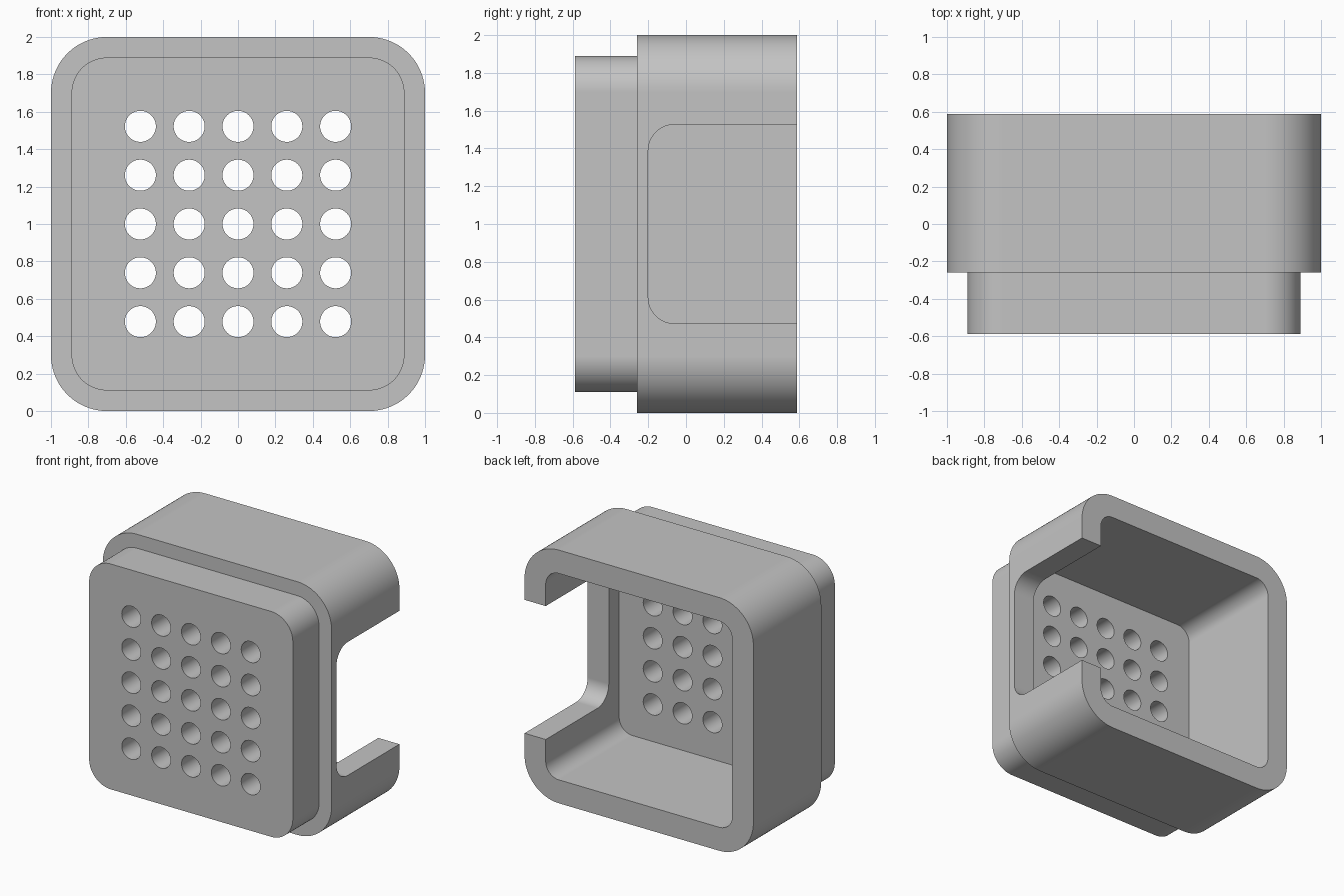
import bpy
import bmesh
from math import sin, cos, pi, radians

default = bpy.data.objects.get("Cube")
if default:
    bpy.data.objects.remove(default, do_unlink=True)

grey = bpy.data.materials.new("plain_grey")
grey.use_nodes = True
colour = (0.55, 0.55, 0.55, 1)
grey.diffuse_color = colour
grey.node_tree.nodes["Principled BSDF"].inputs["Base Color"].default_value = colour


def rounded_rect(cu, cv, hu, hv, r, steps=20):
    """Outline of a rectangle with round corners."""
    pts = []
    for k, (su, sv) in enumerate([(1, 1), (-1, 1), (-1, -1), (1, -1)]):
        for i in range(steps + 1):
            a = (k + i / steps) * pi / 2
            pts.append((cu + su * (hu - r) + r * cos(a),
                        cv + sv * (hv - r) + r * sin(a)))
    return pts


def circle(cu, cv, r, sides=48):
    return [(cu + r * cos(2 * pi * i / sides), cv + r * sin(2 * pi * i / sides))
            for i in range(sides)]


def prism(name, outlines, start, end, axis="y"):
    """Extrude outlines along y (drawn in x, z) or along x (drawn in y, z)."""
    bm = bmesh.new()
    for pts in outlines:
        rings = []
        for d in (start, end):
            rings.append([bm.verts.new((u, d, v) if axis == "y" else (d, u, v))
                          for u, v in pts])
        near, far = rings
        bm.faces.new(near)
        bm.faces.new(far[::-1])
        for i in range(len(pts)):
            j = (i + 1) % len(pts)
            bm.faces.new((near[j], near[i], far[i], far[j]))
    bmesh.ops.recalc_face_normals(bm, faces=bm.faces)
    mesh = bpy.data.meshes.new(name)
    bm.to_mesh(mesh)
    bm.free()
    mesh.materials.append(grey)
    obj = bpy.data.objects.new(name, mesh)
    bpy.context.collection.objects.link(obj)
    return obj


# Outer shell and the smaller stepped front plate
housing = prism("housing", [rounded_rect(0, 1, 1, 1, 0.30)], -0.26, 0.587)
plate = prism("front_plate", [rounded_rect(0, 1, 0.89, 0.89, 0.19)], -0.587, 0)

# Cavity open at the back, side notch on the left wall, grid of vent holes
cavity = prism("cavity_cutter", [rounded_rect(0, 1, 0.815, 0.815, 0.115)], -0.33, 0.9)
notch = prism("notch_cutter", [rounded_rect(0.5, 1, 0.7, 0.527, 0.14)], 0.5, 1.3, "x")
pitch = 0.261
holes = prism("vent_cutter",
              [circle(i * pitch, 1 + j * pitch, 0.083)
               for i in range(-2, 3) for j in range(-2, 3)], -0.8, 0.1)

for tool, operation in ((plate, "UNION"), (cavity, "DIFFERENCE"),
                        (notch, "DIFFERENCE"), (holes, "DIFFERENCE")):
    tool.hide_render = True
    mod = housing.modifiers.new(tool.name, "BOOLEAN")
    mod.operation = operation
    mod.solver = "EXACT"
    mod.object = tool

# Bake the cuts and discard the helpers
bpy.context.view_layer.update()
graph = bpy.context.evaluated_depsgraph_get()
baked = bpy.data.meshes.new_from_object(housing.evaluated_get(graph))
housing.modifiers.clear()
housing.data = baked
for tool in (plate, cavity, notch, holes):
    bpy.data.objects.remove(tool, do_unlink=True)

# Smooth the rounded walls, keep the rims crisp
for obj in bpy.context.selected_objects:
    obj.select_set(False)
housing.select_set(True)
bpy.context.view_layer.objects.active = housing
bpy.ops.object.shade_smooth_by_angle(angle=radians(30))
weighted = housing.modifiers.new("flat_face_normals", "WEIGHTED_NORMAL")
weighted.keep_sharp = True
